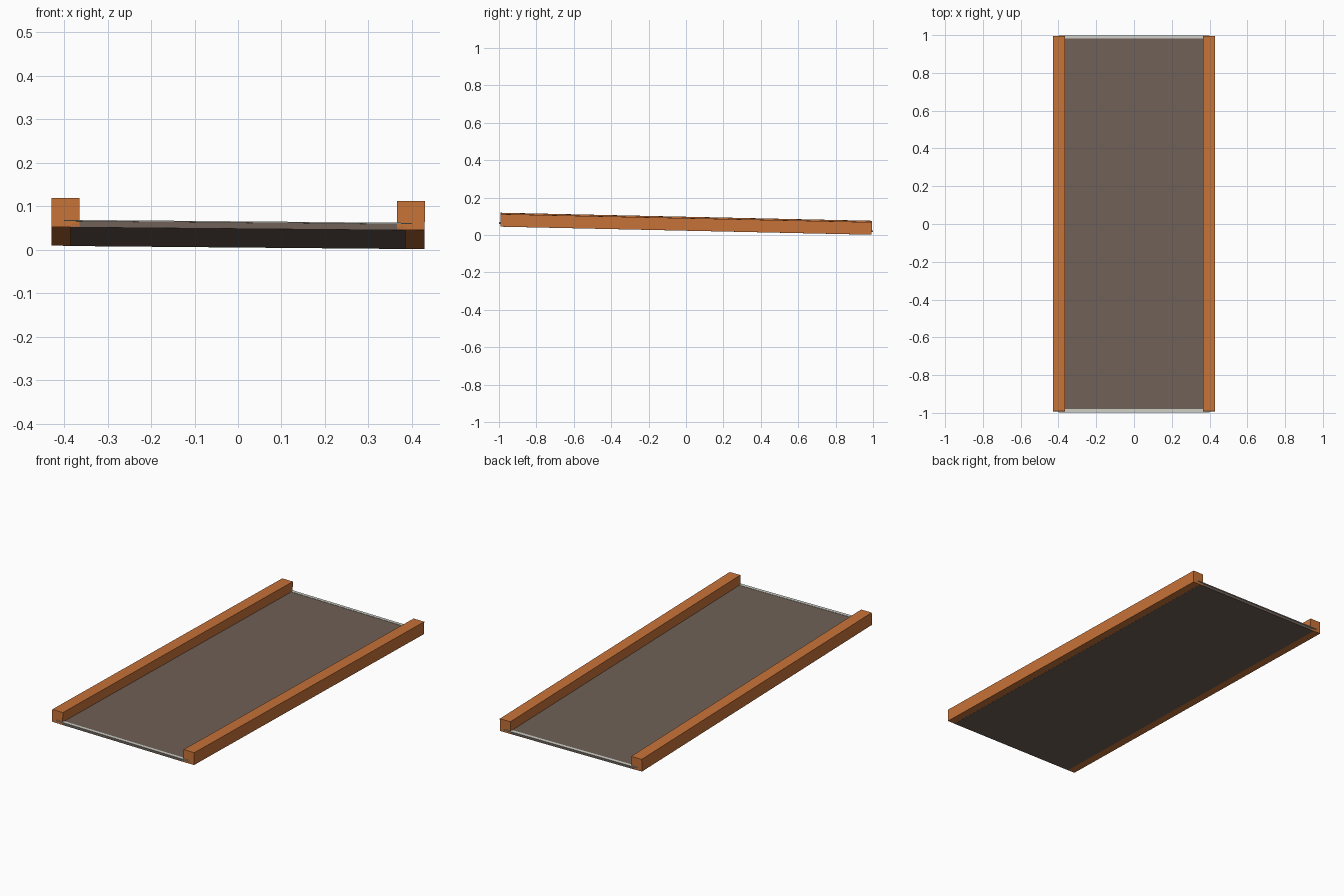
import bpy
import bmesh
from mathutils import Matrix, Vector

default = bpy.data.objects.get("Cube")
if default:
    bpy.data.objects.remove(default, do_unlink=True)


def material(name, rgb):
    mat = bpy.data.materials.new(name)
    mat.use_nodes = True
    colour = (*rgb, 1)
    mat.diffuse_color = colour
    mat.node_tree.nodes["Principled BSDF"].inputs["Base Color"].default_value = colour
    return mat


orange = material("orange", (0.57, 0.17, 0.04))
brown = material("grey brown", (0.16, 0.117, 0.093))
pale = material("pale grey", (0.62, 0.62, 0.58))

# The whole deck slopes down to the back and slightly to its left
TILT = (Matrix.Translation((0, 0, 0.027))
        @ Matrix.Rotation(0.0088, 4, 'Y')
        @ Matrix.Rotation(-0.0217, 4, 'X'))


def box(name, low, high, mat):
    low, high = Vector(low), Vector(high)
    size = high - low
    bm = bmesh.new()
    bmesh.ops.create_cube(bm, size=1)
    bmesh.ops.scale(bm, vec=size, verts=bm.verts)
    bmesh.ops.translate(bm, vec=(low + high) / 2, verts=bm.verts)
    bmesh.ops.transform(bm, matrix=TILT, verts=bm.verts)
    mesh = bpy.data.meshes.new(name)
    bm.to_mesh(mesh)
    bm.free()
    mesh.materials.append(mat)
    obj = bpy.data.objects.new(name, mesh)
    bpy.context.collection.objects.link(obj)
    return obj


# Side rails
for side, x in (("left", 0.397), ("right", -0.397)):
    box(side + "_rail", (x - 0.032, -0.993, 0), (x + 0.032, 0.993, 0.067), orange)

# Flat bed between the rails, its edges hidden in them
box("bed", (-0.385, -0.993, -0.0005), (0.385, 0.993, 0.015), brown)

# Thin edging strips across both ends
for end, y in (("front", -0.99), ("back", 0.99)):
    box(end + "_edging", (-0.4, y - 0.009, 0.0135), (0.4, y + 0.009, 0.0165), pale)
